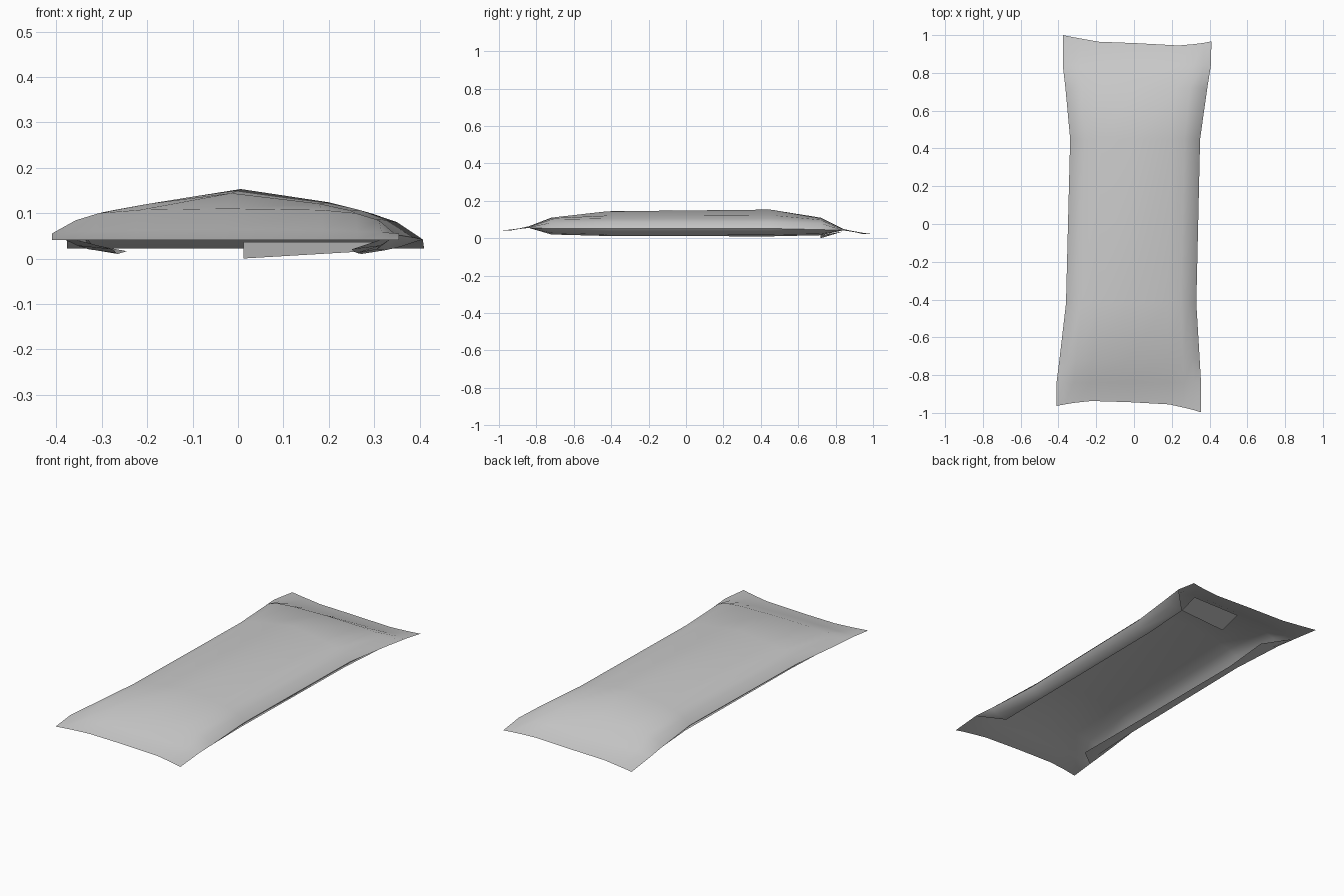
import bpy, bmesh, math

cube = bpy.data.objects.get("Cube")
if cube:
    bpy.data.objects.remove(cube)

foil = bpy.data.materials.new("silver_grey_foil")
foil.use_nodes = True
foil.diffuse_color = (0.6, 0.6, 0.6, 1)
foil.node_tree.nodes["Principled BSDF"].inputs["Base Color"].default_value = (0.6, 0.6, 0.6, 1)


def finish(name, bm):
    mesh = bpy.data.meshes.new(name)
    bm.to_mesh(mesh)
    bm.free()
    mesh.materials.append(foil)
    ob = bpy.data.objects.new(name, mesh)
    bpy.context.collection.objects.link(ob)
    bpy.ops.object.select_all(action='DESELECT')
    ob.select_set(True)
    bpy.context.view_layer.objects.active = ob
    bpy.ops.object.shade_smooth_by_angle(angle=math.radians(80))


# Stops across the width, and the wavy crimped ends
ACROSS = (0, 0.05, 0.12, 0.24, 0.5, 0.78, 0.88, 0.95, 1)
FRONT_WAVE = (-0.963, -0.956, -0.947, -0.937, -0.943, -0.955, -0.972, -0.985, -0.997)
BACK_WAVE = (1.0, 0.992, 0.982, 0.965, 0.957, 0.945, 0.952, 0.959, 0.967)

# Stations: y, left x, right x, heights from side edge to centre ridge
STATIONS = (
    (FRONT_WAVE, -0.41, 0.355, (0.041, 0.041, 0.041, 0.041, 0.041)),
    (-0.84, -0.41, 0.355, (0.055, 0.058, 0.06, 0.062, 0.064)),
    (-0.72, -0.395, 0.348, (0.052, 0.084, 0.1, 0.107, 0.11)),
    (-0.42, -0.36, 0.33, (0.052, 0.086, 0.106, 0.121, 0.144)),
    (0.45, -0.338, 0.35, (0.052, 0.086, 0.107, 0.124, 0.153)),
    (0.72, -0.363, 0.388, (0.046, 0.08, 0.098, 0.106, 0.11)),
    (0.84, -0.377, 0.407, (0.042, 0.045, 0.048, 0.049, 0.05)),
    (BACK_WAVE, -0.377, 0.41, (0.022, 0.022, 0.022, 0.022, 0.022)),
)

# Tucked-under sides at the four body stations: left x, right x, height
TUCK = {2: (-0.275, 0.25, 0.02), 3: (-0.268, 0.262, 0.012),
        4: (-0.265, 0.272, 0.01), 5: (-0.245, 0.284, 0.016)}

# Wrapper: one open sheet, crimped flat at both ends
bm = bmesh.new()
rows = []
for y, left, right, heights in STATIONS:
    row = []
    for i, f in enumerate(ACROSS):
        depth = y if isinstance(y, float) else y[i]
        z = heights[min(i, 8 - i)]
        row.append(bm.verts.new((left + (right - left) * f, depth, z)))
    rows.append(row)
for a, b in zip(rows, rows[1:]):
    for i in range(8):
        bm.faces.new((a[i], a[i + 1], b[i + 1], b[i]))

# Sides wrap under the body and taper into the crimp corners
for side, edge in ((0, 0), (1, 8)):
    strips = [[rows[1][edge]]]
    for s, tuck in TUCK.items():
        corner = rows[s][edge]
        x, z = tuck[side], tuck[2]
        turn = bm.verts.new((corner.co.x + (x - corner.co.x) * 0.35, corner.co.y, z + 0.008))
        lip = bm.verts.new((x, corner.co.y, z))
        strips.append([corner, turn, lip])
    strips.append([rows[6][edge]])
    for a, b in zip(strips, strips[1:]):
        for k in range(2):
            loop = [a[min(k, len(a) - 1)], b[min(k, len(b) - 1)],
                    b[min(k + 1, len(b) - 1)], a[min(k + 1, len(a) - 1)]]
            loop = list(dict.fromkeys(loop))
            bm.faces.new(loop if side else loop[::-1])
bmesh.ops.recalc_face_normals(bm, faces=bm.faces)
if sum(f.normal.z * f.calc_area() for f in bm.faces) < 0:
    bmesh.ops.reverse_faces(bm, faces=bm.faces)
finish("wrapper", bm)

# Loose piece of the seam folded down underneath
bm = bmesh.new()
flap = [bm.verts.new(p) for p in ((0.012, 0.72, 0.0), (0.284, 0.72, 0.016),
                                  (0.3, 0.84, 0.036), (0.012, 0.84, 0.036))]
bm.faces.new(flap[::-1])
finish("underside_seam_flap", bm)
